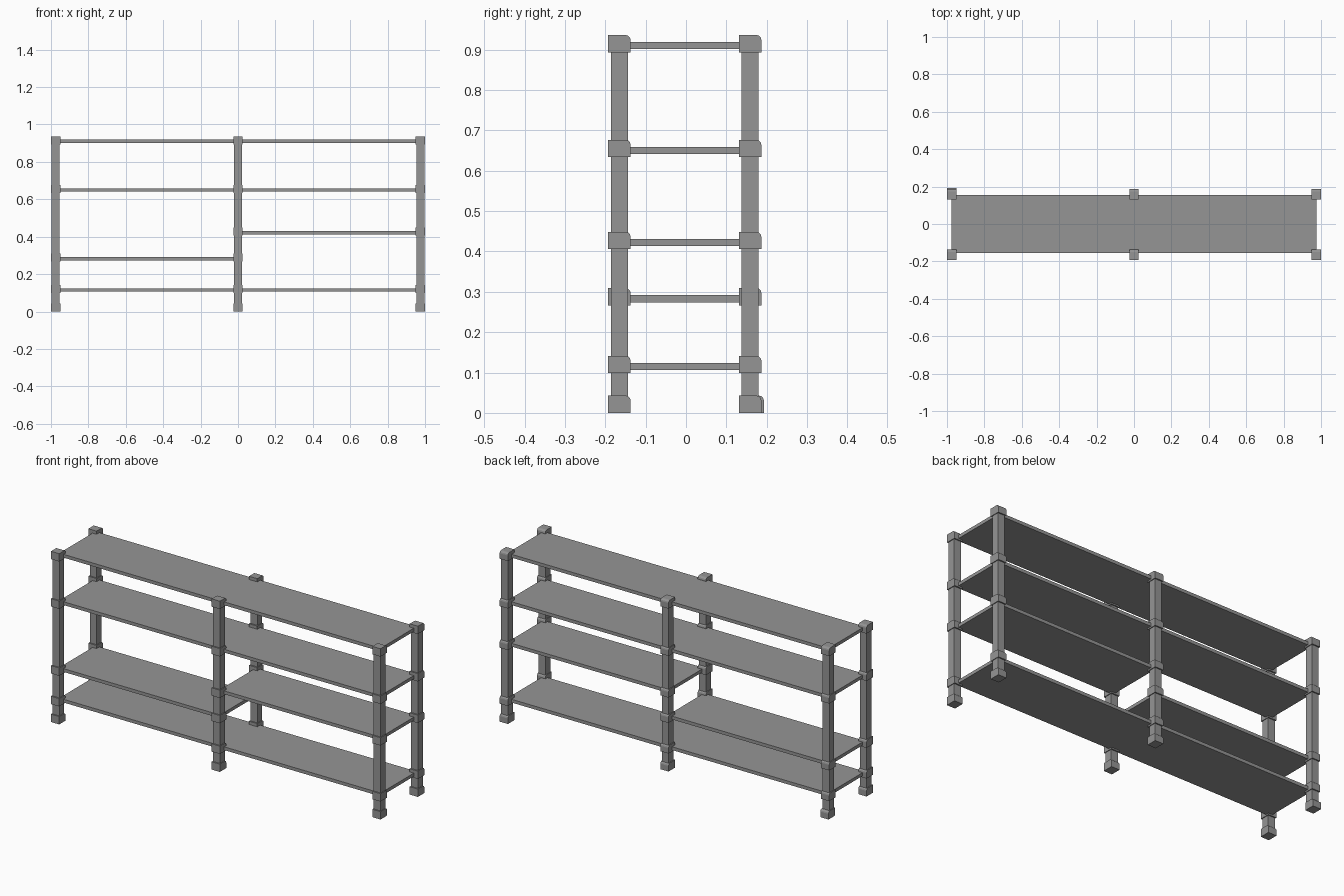
import bpy
import bmesh
from mathutils import Matrix

cube = bpy.data.objects.get("Cube")
if cube:
    bpy.data.objects.remove(cube)

grey = bpy.data.materials.new("mid_grey")
grey.use_nodes = True
colour = (0.3, 0.3, 0.3, 1)
grey.diffuse_color = colour
grey.node_tree.nodes["Principled BSDF"].inputs["Base Color"].default_value = colour


def box(name, centre, size, round_edge=False):
    """Box; optionally with its upper +y edge rounded."""
    bm = bmesh.new()
    bmesh.ops.create_cube(bm, size=1, matrix=Matrix.Diagonal((*size, 1)))
    if round_edge:
        edges = [e for e in bm.edges
                 if all(v.co.y > 0 and v.co.z > 0 for v in e.verts)]
        bmesh.ops.bevel(bm, geom=edges, offset=0.013, segments=3,
                        profile=0.5, affect='EDGES')
    mesh = bpy.data.meshes.new(name)
    bm.to_mesh(mesh)
    bm.free()
    mesh.materials.append(grey)
    obj = bpy.data.objects.new(name, mesh)
    obj.location = centre
    bpy.context.collection.objects.link(obj)
    return obj


POST_X = 0.975
ROWS = {"front": -0.165, "back": 0.159}
COLUMNS = {"right": -POST_X, "middle": 0, "left": POST_X}
FOOT_Z = 0.0215
FULL = [0.115, 0.65, 0.91]      # shelves running through both bays
RIGHT_ONLY = 0.283              # shelf of the -x bay
LEFT_ONLY = 0.422               # shelf of the +x bay
LEVELS = {
    "right": FULL + [RIGHT_ONLY],
    "middle": FULL + [RIGHT_ONLY, LEFT_ONLY],
    "left": FULL + [LEFT_ONLY],
}

# Posts with their feet and clamp joints
for row, y in ROWS.items():
    for column, x in COLUMNS.items():
        tag = f"{row}_{column}"
        box(f"post_{tag}", (x, y, 0.463), (0.042, 0.042, 0.89))
        shift = 0.006 if tag == "back_right" else 0
        box(f"foot_{tag}", (x, y + shift, FOOT_Z), (0.05, 0.056, 0.043), True)
        for i, z in enumerate(sorted(LEVELS[column])):
            box(f"joint_{tag}_{i}", (x, y, z + 0.005), (0.05, 0.056, 0.043), True)

# Shelf boards, one per bay
for bay, side, extra in (("right", -1, RIGHT_ONLY), ("left", 1, LEFT_ONLY)):
    for i, z in enumerate(sorted(FULL + [extra])):
        box(f"shelf_{bay}_{i}", (side * POST_X / 2, 0, z),
            (POST_X, 0.312, 0.018))
